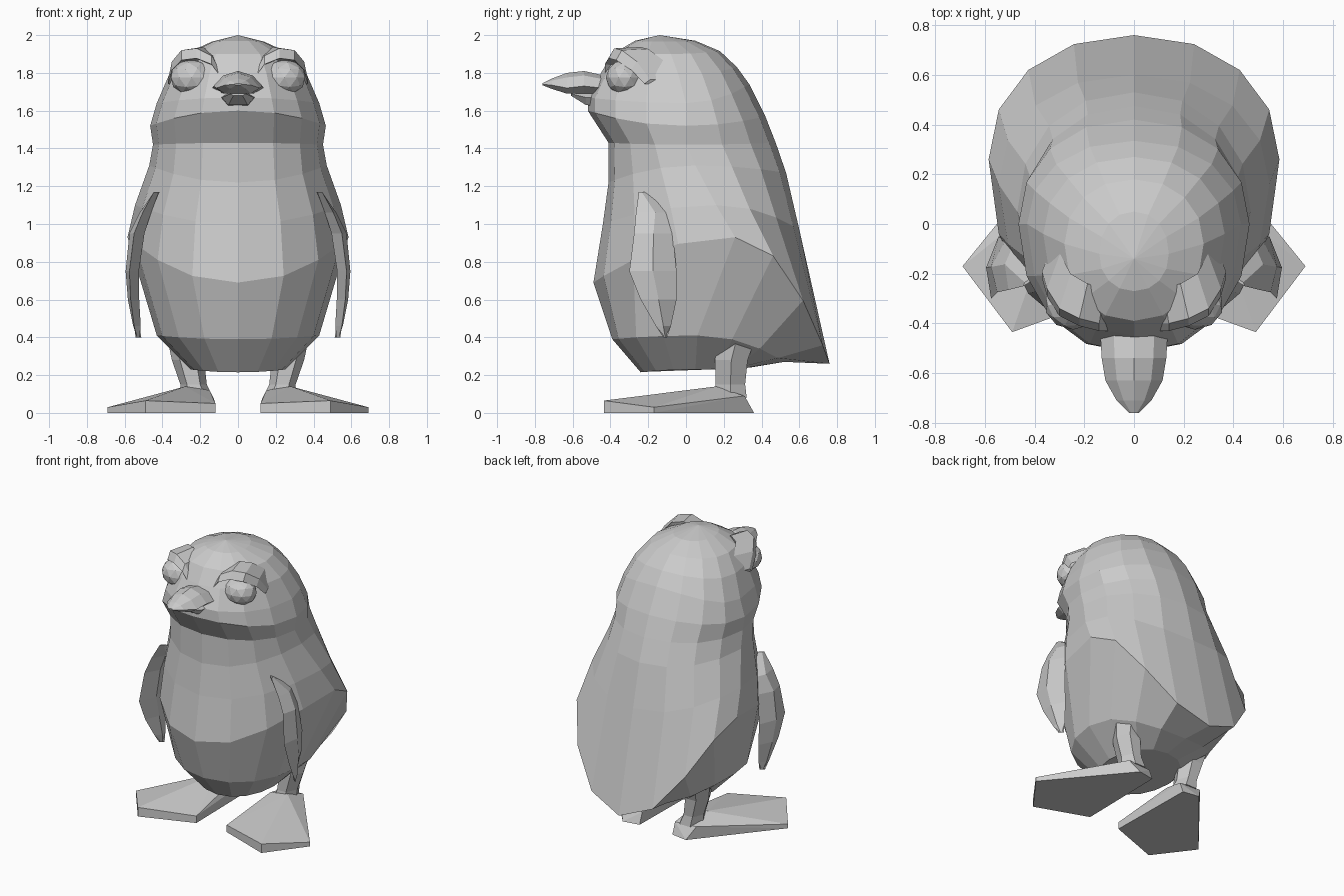
import bpy, bmesh, math
from mathutils import Vector

if "Cube" in bpy.data.objects:
    bpy.data.objects.remove(bpy.data.objects["Cube"])


def finish(bm, name, mirror=False):
    bmesh.ops.recalc_face_normals(bm, faces=bm.faces)
    me = bpy.data.meshes.new(name)
    bm.to_mesh(me)
    bm.free()
    ob = bpy.data.objects.new(name, me)
    bpy.context.collection.objects.link(ob)
    if mirror:
        ob.modifiers.new("mirror", 'MIRROR').use_mirror_merge = False
    return ob


def loft(name, rings, mirror=False):
    """Skin a list of equal-length point rings and close both ends."""
    bm = bmesh.new()
    vs = [[bm.verts.new(p) for p in r] for r in rings]
    n = len(vs[0])
    for a, b in zip(vs, vs[1:]):
        for i in range(n):
            j = (i + 1) % n
            bm.faces.new((a[i], a[j], b[j], b[i]))
    bm.faces.new(vs[0])
    bm.faces.new(vs[-1])
    bmesh.ops.remove_doubles(bm, verts=bm.verts, dist=0.001)
    return finish(bm, name, mirror)


def hull(name, pts, mirror=True):
    bm = bmesh.new()
    for p in pts:
        bm.verts.new(p)
    res = bmesh.ops.convex_hull(bm, input=bm.verts)
    loose = [v for v in bm.verts if not v.link_faces]
    bmesh.ops.delete(bm, geom=loose, context='VERTS')
    return finish(bm, name, mirror)


def body_ring(front, side, back, n=16):
    """Tilted oval through a front (y,z), side (x,y,z) and back (y,z) point."""
    w, ys, zs = side
    pts = []
    for i in range(n):
        t = 2 * math.pi * i / n
        s, c = math.sin(t), math.cos(t)
        ye, ze = front if c > 0 else back
        x = math.copysign(abs(s) ** 0.92, s) * w
        pts.append((x, ys + (ye - ys) * abs(c) ** 0.95, zs + (ze - zs) * c * c))
    return pts


# Body and head: belly, flared coat edge with tail, neck crease, crown
loft("body", [body_ring(*r) for r in (
    ((-.24, .215), (.25, .05, .23), (.34, .24)),
    ((-.39, .39), (.43, .06, .41), (.52, .27)),
    ((-.49, .69), (.585, .26, .93), (.76, .26)),
    ((-.44, 1.0), (.545, .16, 1.10), (.60, .97)),
    ((-.41, 1.22), (.47, .05, 1.31), (.53, 1.27)),
    ((-.41, 1.43), (.45, 0, 1.42), (.475, 1.43)),
    ((-.52, 1.60), (.465, 0, 1.52), (.42, 1.57)),
    ((-.52, 1.67), (.43, 0, 1.64), (.335, 1.74)),
    ((-.45, 1.80), (.365, -.04, 1.79), (.27, 1.83)),
    ((-.39, 1.90), (.28, -.08, 1.90), (.18, 1.915)),
    ((-.27, 1.97), (.14, -.12, 1.965), (.05, 1.97)),
    ((-.14, 2.0), (0, -.14, 2.0), (-.14, 2.0)))])


# Beak: stations of y, half width, top z, edge z, bottom z
def beak(name, stations):
    loft(name, [[(0, y, t), (w * .6, y, t - (t - e) * .3), (w, y, e), (w * .6, y, b),
                 (0, y, b), (-w * .6, y, b), (-w, y, e), (-w * .6, y, t - (t - e) * .3)]
                for y, w, t, e, b in stations])


beak("upper_beak", ((-.38, .12, 1.79, 1.73, 1.70), (-.45, .135, 1.79, 1.72, 1.69),
                    (-.54, .13, 1.81, 1.73, 1.69), (-.63, .115, 1.80, 1.72, 1.69),
                    (-.71, .07, 1.77, 1.735, 1.715), (-.76, .02, 1.745, 1.74, 1.735)))
beak("lower_beak", ((-.42, .10, 1.70, 1.67, 1.62), (-.53, .085, 1.70, 1.67, 1.63),
                    (-.61, .04, 1.70, 1.69, 1.68)))

# Eyes
bm = bmesh.new()
bmesh.ops.create_icosphere(bm, subdivisions=2, radius=1)
for v in bm.verts:
    v.co = Vector((v.co.x * .115, v.co.y * .10, v.co.z * .095)) + Vector((.245, -.325, 1.775))
finish(bm, "eye", True)

# Brows: wedge-shaped arches over each eye
brow = []
for x, y, z, h in ((.10, -.43, 1.80, .02), (.14, -.43, 1.86, .03), (.22, -.41, 1.895, .035),
                   (.30, -.37, 1.885, .035), (.35, -.29, 1.83, .03), (.37, -.22, 1.75, .015)):
    brow.append([(x, y, z - h * .5), (x, y + .03, z + h), (x * .85, y + .17, z + h * 1.2),
                 (x * .85, y + .15, z - h)])
loft("brow", brow, True)

# Flippers: stations of z, centre x, front y, back y, half thickness
flip = []
for z, x, yf, yb, t in ((1.17, .43, -.25, -.22, .01), (1.06, .49, -.265, -.06, .03),
                        (.95, .535, -.275, -.07, .04), (.75, .56, -.30, -.05, .035),
                        (.60, .553, -.24, -.05, .03), (.46, .535, -.16, -.08, .02),
                        (.40, .527, -.12, -.10, .006)):
    ym = (yf + yb) / 2
    flip.append([(x + .015, yf, z), (x + t, ym, z), (x - .015, yb, z), (x - t, ym, z)])
loft("flipper", flip, True)

# Feet: flat splayed wedges rising to the ankle
sole = [(.13, .34), (.25, .36), (.69, -.17), (.49, -.435), (.12, -.30)]
tops = [(.69, -.17, .03), (.49, -.435, .065), (.12, -.30, .05), (.13, .31, .08),
        (.15, .15, .12), (.28, .16, .14), (.30, .31, .09)]
hull("foot", [(x, y, 0) for x, y in sole] + tops)

# Legs: six-sided tapering stumps
loft("leg", [[(cx + rx * math.cos(a), cy + ry * math.sin(a), z)
              for a in (math.pi / 3 * i for i in range(6))]
             for cx, cy, z, rx, ry in ((.215, .235, .08, .085, .10), (.235, .235, .15, .07, .09),
                                       (.265, .24, .28, .085, .10), (.285, .28, .44, .10, .12))],
     True)
